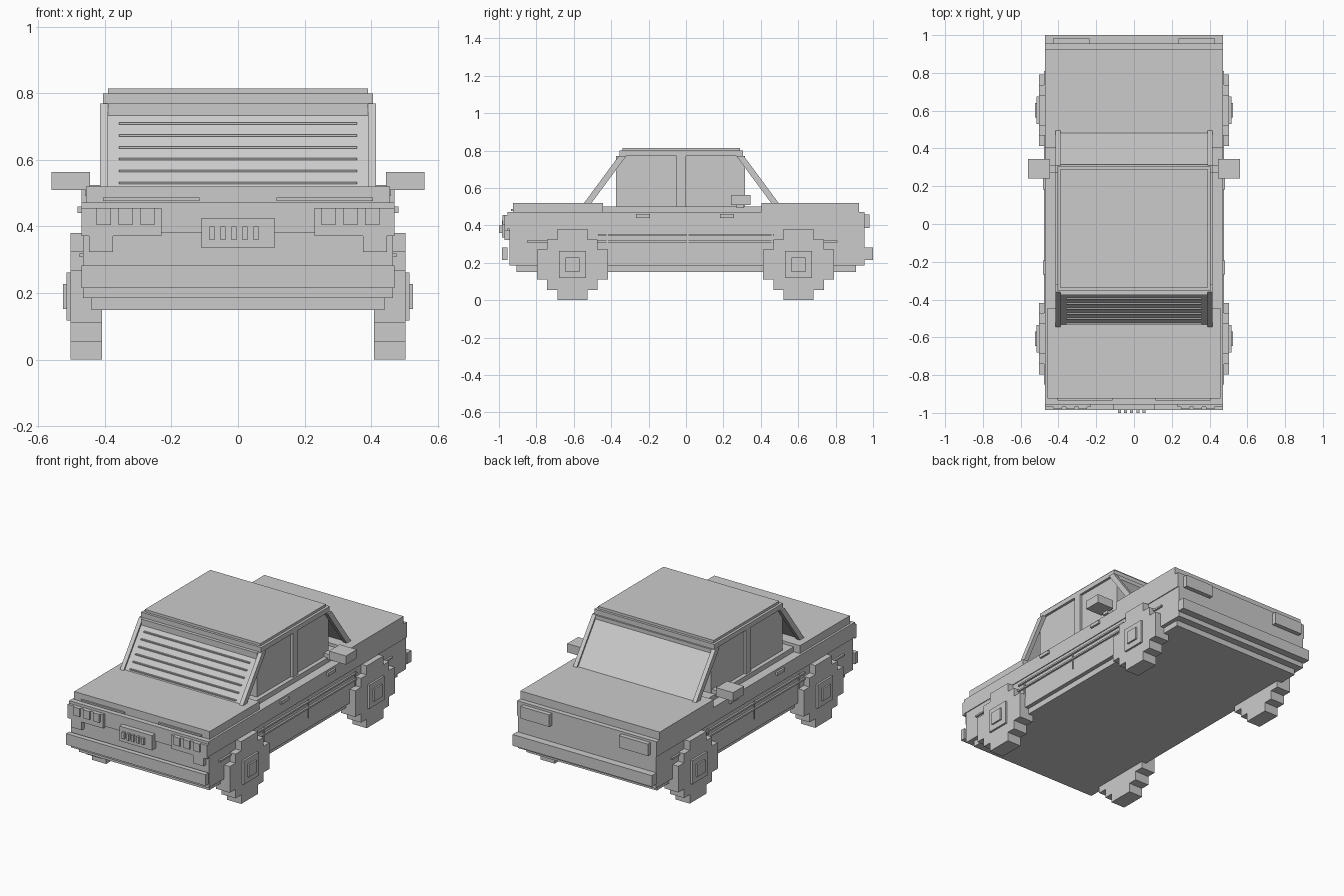
import bpy
import bmesh

default_cube = bpy.data.objects.get("Cube")
if default_cube:
    bpy.data.objects.remove(default_cube, do_unlink=True)

# Single flat colour
tone = .6
grey = bpy.data.materials.new("plain_grey")
grey.use_nodes = True
grey.diffuse_color = (tone, tone, tone, 1)
shader = grey.node_tree.nodes["Principled BSDF"]
shader.inputs["Base Color"].default_value = grey.diffuse_color

# Shared heights, body ends and widths
floor, sill, waist, belt, deck, eaves, roof = .15, .185, .38, .472, .52, .77, .8
nose, tail = -.955, .955
side, cabin_side, pillar_side = .47, .39, .415


def prism(name, x_range, outline):
    """Extrude a (y, z) outline along x."""
    start, end = x_range
    bm = bmesh.new()
    face = bm.faces.new([bm.verts.new((start, y, z)) for y, z in outline])
    extruded = bmesh.ops.extrude_face_region(bm, geom=[face])["geom"]
    moved = [item for item in extruded if isinstance(item, bmesh.types.BMVert)]
    bmesh.ops.translate(bm, verts=moved, vec=(end - start, 0, 0))
    bmesh.ops.recalc_face_normals(bm, faces=bm.faces)
    mesh = bpy.data.meshes.new(name)
    bm.to_mesh(mesh)
    bm.free()
    mesh.materials.append(grey)
    part = bpy.data.objects.new(name, mesh)
    bpy.context.collection.objects.link(part)


def mirrored_prism(name, x_range, outline):
    """Place the prism on the left and mirror it to the right."""
    inner, outer = x_range
    prism(name + "_left", (inner, outer), outline)
    prism(name + "_right", (-outer, -inner), outline)


def rectangle(y_range, z_range):
    (back, front), (low, high) = y_range, z_range
    return [(back, low), (front, low), (front, high), (back, high)]


def across(name, half_width, y_range, z_range):
    """Box centred on x."""
    prism(name, (-half_width, half_width), rectangle(y_range, z_range))


def pair(name, x_range, y_range, z_range):
    mirrored_prism(name, x_range, rectangle(y_range, z_range))


def around(centre, reach):
    """Range that reaches equally far to both sides of a centre."""
    return centre - reach, centre + reach


# Body shells
across("floor_skirt", .44, (-.905, .91), (floor, sill))
across("lower_body", .465, (nose + .01, tail), (sill, waist))
across("upper_body", side, (nose, tail), (waist, belt))
across("front_deck", .457, (-.925, -.445), (belt, deck))
across("rear_deck", side, (.405, .925), (belt, deck))

# Bumpers
bumper_height = (.215, .283)
across("front_bumper", side, (-.985, nose), bumper_height)
across("rear_bumper", side, (tail, 1), bumper_height)

# Cabin and roof
sash = belt + .03
across("cabin_base", pillar_side, (-.445, .405), (belt, sash))
across("cabin_glass", cabin_side, (-.375, .315), (sash, eaves))
across("roof_frame", .405, (-.355, .305), (eaves, roof))
across("roof_panel", cabin_side, (-.34, .29), (roof, roof + .015))
pair("door_pillar", (cabin_side, .405), (-.05, 0), (belt, eaves))


def leaning(foot, head, thickness):
    """Profile leaning from the deck to the eaves, thickened inwards."""
    inward = thickness if foot < 0 else -thickness
    return [(foot, deck), (foot + inward, deck), (head + inward, eaves), (head, eaves)]


# Sloped pillars and window sheets
for end, foot, head in (("front", -.545, -.36), ("rear", .495, .31)):
    mirrored_prism(end + "_pillar", (cabin_side, pillar_side), leaning(foot, head, .04))
    inset = .012 if foot < 0 else -.012
    prism(end + "_window", (-cabin_side, cabin_side), leaning(foot + inset, head + inset, .012))

# Louvre slats on the front window
slat_count = 6
for slat in range(slat_count):
    rise = (slat + .3) / (slat_count + 1)
    height = deck + rise * (eaves - deck)
    depth = -.533 + rise * .185
    across("window_slat", .357, around(depth, .008), around(height, .003))
across("window_header", cabin_side, (-.37, -.345), (eaves - .025, eaves - .01))

# Front lamps on a stepped panel
lamp_face = nose - .015
pair("lamp_panel", (.23, side), (lamp_face, nose), (.372, .456))
pair("lamp_panel_foot", (.375, .447), (lamp_face, nose + .01), (.323, .372))
for lens in range(3):
    inner = .25 + lens * .066
    pair("lamp_lens", (inner, inner + .043), (lamp_face - .01, lamp_face), (.405, .456))
pair("deck_strip", (.115, .405), (-.935, -.925), around(belt + .01, .005))

# Centre plate with upright bars
plate_face = nose - .03
across("centre_plate", .11, (plate_face, nose + .01), around(waist, .045))
for bar in range(-2, 3):
    prism("plate_bar", around(bar * .033 - .012, .008),
          rectangle((-1, plate_face), around(waist, .02)))

# Rear lamps
pair("rear_lamp", (.235, .43), (tail, tail + .027), (waist + .005, belt - .014))

# Side trim, door seams and handles
trim_depth = (.46, side + .006)
pair("long_trim", trim_depth, (-.85, .81), around(.314, .005))
pair("door_trim", trim_depth, (-side, side), around(.35, .005))
for seam in (-.42, .01, .46):
    pair("door_seam", (.46, side), around(seam, .004), (.25, .36))
for handle in (-.23, .22):
    pair("door_handle", (side, side + .012), around(handle, .037), around(.45, .01))

# Mirrors on short arms
pair("mirror", (.445, .56), (.24, .345), (.51, .563))
pair("mirror_arm", (cabin_side, .46), (.27, .31), (sash - .01, deck + .005))

# Stepped wheels: one quarter of the outline, turned four times
small, middle, large = .08, .135, .19
corners = [(large, small), (middle, small), (middle, middle), (small, middle), (small, large)]
wheel_outline = []
for turn in range(4):
    wheel_outline += corners
    corners = [(-z, y) for y, z in corners]

tyre_face = .503
for end, axle in (("front", -.607), ("rear", .602)):
    tyre = [(axle + y, large + z) for y, z in wheel_outline]
    mirrored_prism(end + "_wheel", (.408, tyre_face), tyre)
    for part, reach, bulge in (("hub", .072, .012), ("hub_cap", .038, .022)):
        pair(end + "_" + part, (tyre_face, tyre_face + bulge),
             around(axle, reach), around(large, reach))
